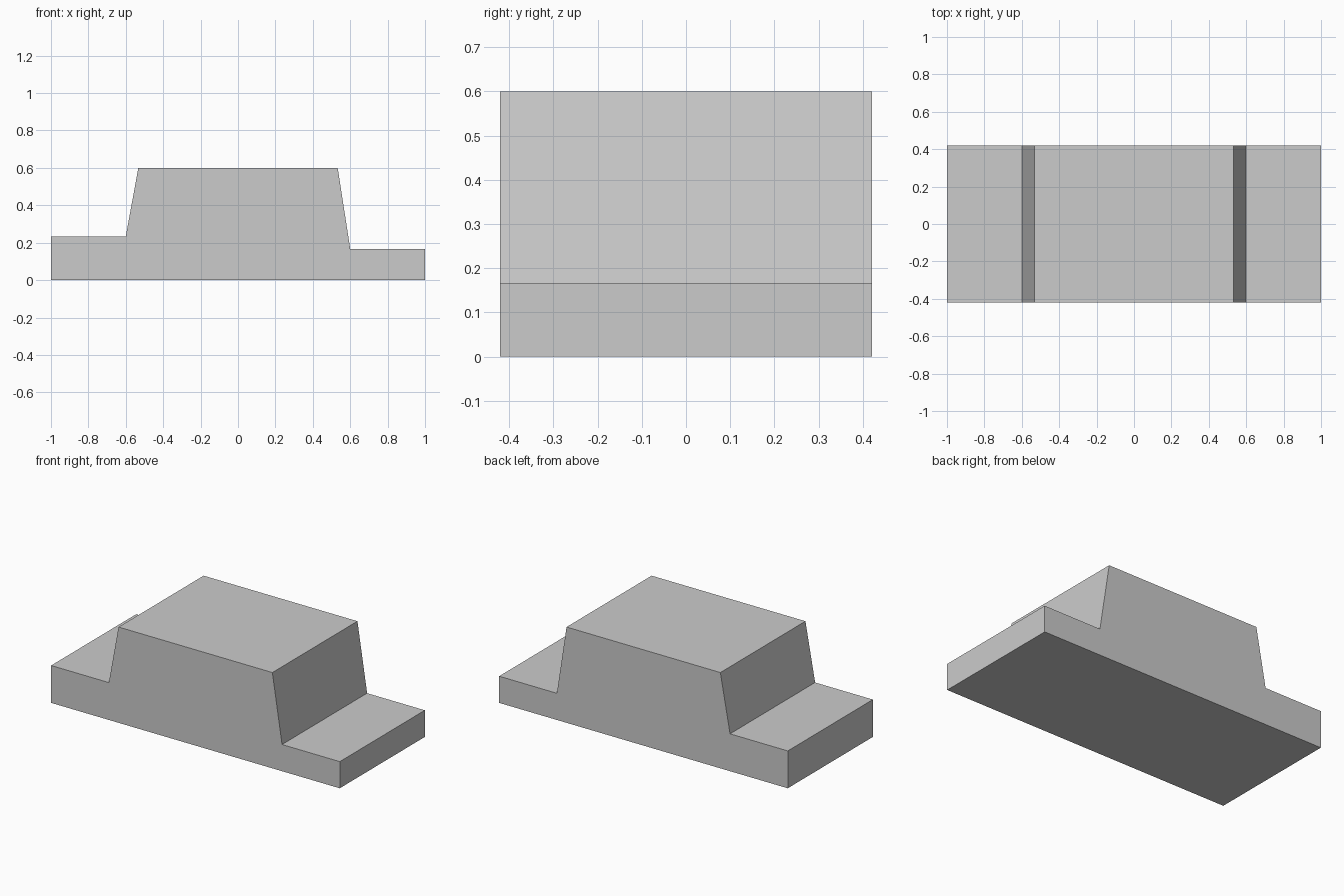
import bpy
import bmesh

# Remove the default object
cube = bpy.data.objects.get("Cube")
if cube:
    bpy.data.objects.remove(cube, do_unlink=True)

# Plain grey material
grey = bpy.data.materials.new("light_grey")
grey.use_nodes = True
color = (0.6, 0.6, 0.6, 1.0)
grey.diffuse_color = color
grey.node_tree.nodes["Principled BSDF"].inputs["Base Color"].default_value = color

# Side profile (x, z): low ledge, tapered raised block, slightly higher ledge
HALF_DEPTH = 0.421
profile = [
    (-1, 0), (1, 0), (1, 0.167), (0.6, 0.167),
    (0.533, 0.6), (-0.533, 0.6), (-0.6, 0.234), (-1, 0.234),
]

# Extrude the profile from front to back
bm = bmesh.new()
face = bm.faces.new([bm.verts.new((x, -HALF_DEPTH, z)) for x, z in profile])
result = bmesh.ops.extrude_face_region(bm, geom=[face])
back = [v for v in result["geom"] if isinstance(v, bmesh.types.BMVert)]
bmesh.ops.translate(bm, verts=back, vec=(0, 2 * HALF_DEPTH, 0))
bmesh.ops.recalc_face_normals(bm, faces=bm.faces)

mesh = bpy.data.meshes.new("stepped_block")
bm.to_mesh(mesh)
bm.free()
mesh.materials.append(grey)
block = bpy.data.objects.new("stepped_block", mesh)
bpy.context.collection.objects.link(block)
